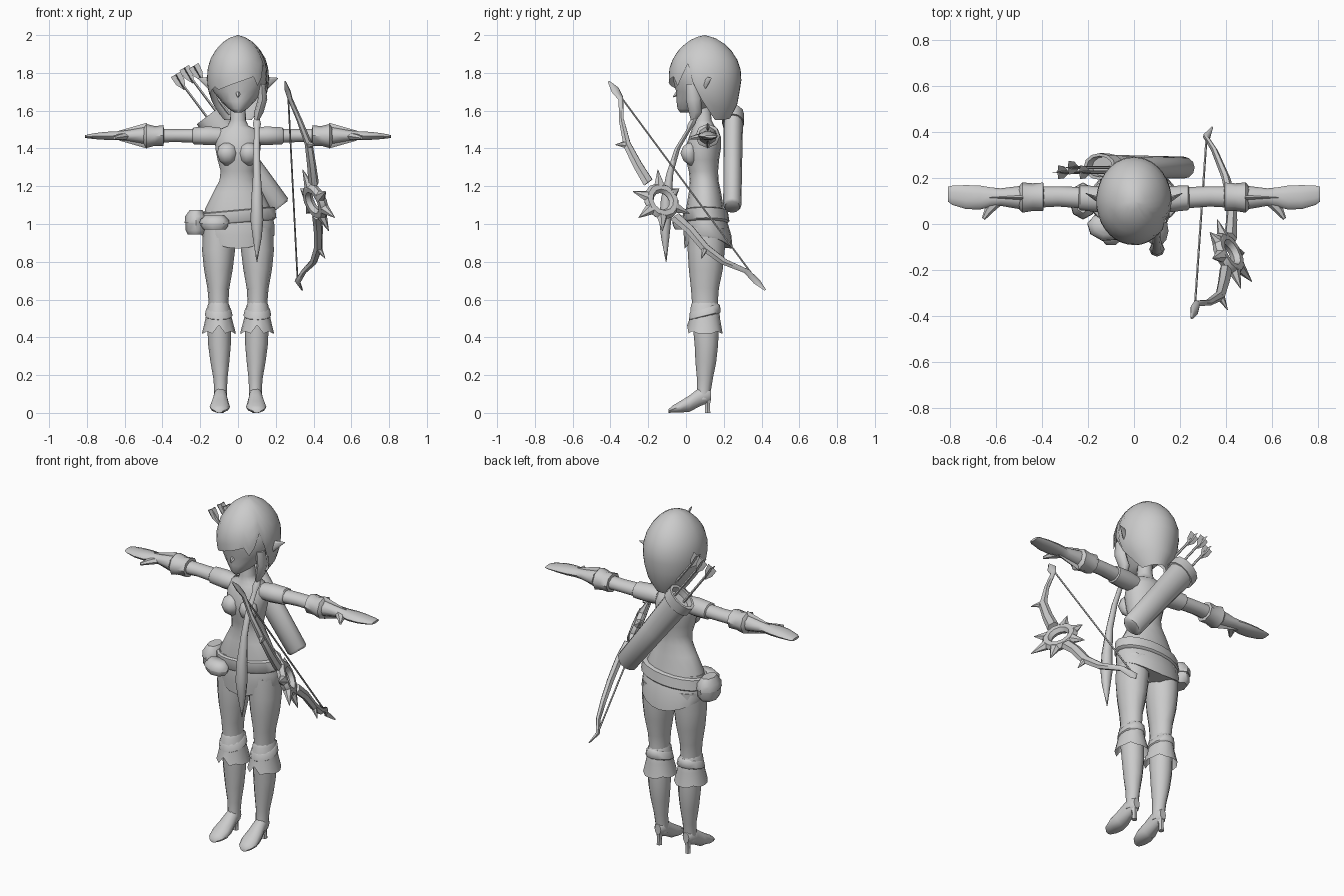
import bpy, bmesh, math
from mathutils import Vector as V

grey = bpy.data.materials.new("plain grey")
grey.diffuse_color = (0.6, 0.6, 0.6, 1)
X, Y, Z = V((1, 0, 0)), V((0, 1, 0)), V((0, 0, 1))


def finish(name, bm, mirror=False, angle=50):
    bmesh.ops.recalc_face_normals(bm, faces=bm.faces)
    me = bpy.data.meshes.new(name)
    bm.to_mesh(me)
    bm.free()
    ob = bpy.data.objects.new(name, me)
    bpy.context.collection.objects.link(ob)
    me.materials.append(grey)
    if mirror:
        ob.modifiers.new("mirror", 'MIRROR')
    bpy.ops.object.select_all(action='DESELECT')
    ob.select_set(True)
    bpy.context.view_layer.objects.active = ob
    bpy.ops.object.shade_smooth_by_angle(angle=math.radians(angle))
    return ob


def loft(name, secs, u=X, v=Y, n=10, mirror=False, hem=None, caps=True):
    """Elliptical sections (x, y, z, radius along u, radius along v) joined in order."""
    bm = bmesh.new()
    rings = []
    for i, (x, y, z, a, b) in enumerate(secs):
        ring = []
        for k in range(n):
            t = 2 * math.pi * k / n
            p = V((x, y, z)) + u * a * math.cos(t) + v * b * math.sin(t)
            if hem and i == len(secs) - 1:
                p.z += hem(k, p)
            ring.append(bm.verts.new(p))
        rings.append(ring)
    for r, s in zip(rings, rings[1:]):
        for k in range(n):
            bm.faces.new((r[k], r[(k + 1) % n], s[(k + 1) % n], s[k]))
    if caps:
        bm.faces.new(rings[0])
        bm.faces.new(rings[-1])
    return finish(name, bm, mirror)


def upright(name, rows, n=14, **kw):
    """Rows of (z, front y, back y, half width)."""
    return loft(name, [(0, (f + b) / 2, z, w, (b - f) / 2) for z, f, b, w in rows], n=n, **kw)


def rod(name, p, q, r0, r1, n=6, flat=1.0, up=Y, **kw):
    p, q = V(p), V(q)
    d = (q - p).normalized()
    a = d.cross(up).normalized()
    b = d.cross(a)
    return loft(name, [(*p, r0, r0 * flat), (*q, r1, r1 * flat)], a, b, n, **kw)


# Head and face
upright("head", [(1.59, -.03, .05, .02), (1.61, -.045, .12, .05), (1.65, -.05, .17, .09),
                 (1.70, -.052, .2, .13), (1.75, -.065, .22, .148), (1.82, -.07, .23, .15),
                 (1.9, -.04, .22, .12), (1.95, .03, .17, .06)], 16)
rod("nose", (0, -.045, 1.69), (0, -.068, 1.672), .014, .003, 5)
rod("ear", (.14, .1, 1.745), (.212, .135, 1.772), .038, .002, 6, .4, mirror=True)


# Hair shell: its lower rim follows the angle around the head
def lerp(table, x):
    for (a, p), (b, q) in zip(table, table[1:]):
        if x <= b:
            return p + (q - p) * (x - a) / (b - a)
    return table[-1][1]


WIDTH = [(1.53, .32), (1.56, .5), (1.62, .76), (1.69, .94), (1.76, 1), (1.82, .98),
         (1.88, .87), (1.93, .68), (1.97, .44), (1.99, .22), (2.0, 0)]
RIM = [(-180, 1.56), (-120, 1.55), (-95, 1.55), (-75, 1.68), (-52, 1.73), (-40, 1.71), (0, 1.75),
       (30, 1.78), (42, 1.72), (60, 1.85), (80, 1.66), (95, 1.55), (120, 1.55), (180, 1.56)]
bm = bmesh.new()
top = bm.verts.new((0, .1, 2.0))
N, M = 36, 9
cols = []
for k in range(N):
    deg = -180 + 360 * k / N
    t = math.radians(deg)
    rim = lerp(RIM, deg)
    col = []
    for j in range(1, M + 1):
        z = 2 - (2 - rim) * (j / M) ** 1.5
        w = lerp(WIDTH, z)
        col.append(bm.verts.new((.165 * w * math.sin(t), .1 + .04 * max(0, 1.7 - z) / .15
                                 - .193 * w * math.cos(t), z)))
    cols.append(col)
for c, d in zip(cols, cols[1:] + cols[:1]):
    bm.faces.new((top, c[0], d[0]))
    for j in range(M - 1):
        bm.faces.new((c[j], c[j + 1], d[j + 1], d[j]))
finish("hair", bm)
loft("side_lock", [(.125, .03, 1.74, .02, .03), (.13, .04, 1.66, .025, .04), (.11, .05, 1.59, .025, .035),
                   (.1, .04, 1.55, .012, .015)], n=8)

# Long braid hanging in front of the shoulder
loft("braid", [(.1, .045, 1.56, .014, .014), (.1, .03, 1.53, .022, .02), (.1, .015, 1.5, .014, .012),
               (.098, -.045, 1.4, .017, .014), (.1, -.085, 1.27, .02, .018), (.1, -.105, 1.13, .03, .028),
               (.1, -.11, 1.02, .034, .032), (.102, -.11, .93, .024, .022), (.1, -.105, .8, .002, .002)], n=8)

# Torso
upright("torso", [(1.62, .05, .13, .04), (1.55, .045, .135, .042), (1.52, .04, .15, .055),
                  (1.50, .03, .17, .1), (1.46, .015, .185, .122), (1.40, -.005, .185, .12),
                  (1.34, 0, .175, .108), (1.28, .015, .17, .092), (1.23, .02, .172, .098),
                  (1.17, .015, .185, .13), (1.08, 0, .2, .175), (1.0, 0, .22, .18)], 16)
loft("bust", [(.055, .03, 1.43, .02, .02), (.057, .018, 1.41, .045, .035), (.058, .013, 1.375, .053, .045),
              (.056, .02, 1.335, .042, .035), (.055, .03, 1.31, .015, .01)], n=10, mirror=True)

# Skirt with a hem that rises at the sides, and a tilted belt
upright("skirt", [(1.07, 0, .2, .178), (1.0, -.012, .222, .192), (.94, -.012, .24, .193), (.87, -.008, .247, .185)],
        20, hem=lambda k, p: .06 * (p.x / .185) ** 2)
loft("belt", [(0, .1, 1.075, .184, .108), (0, .103, 1.07, .196, .118), (0, .106, 1.015, .203, .124),
              (0, .106, 1.005, .19, .115)], X + .09 * Z, Y, 20)

# Belt pouches: body and lid
for name, c, u, v, a, b in (("front_pouch", (-.125, -.015), V((.97, -.22, 0)), V((.22, .97, 0)), .075, .055),
                            ("side_pouch", (-.222, .1), V((0, 1, 0)), V((-1, 0, 0)), .075, .055)):
    h = .97 if name == "front_pouch" else .945
    s = .065 if name == "front_pouch" else .12
    loft(name, [(*c, h, a * .8, b * .8), (*c, h + .02, a, b), (*c, h + s * .6, a, b)], u, v, 8)
    loft(name + "_lid", [(*c, h + s * .5, a * 1.08, b * 1.1), (*c, h + s * .8, a * 1.05, b * 1.05),
                         (*c, h + s + .01, a * .7, b * .6)], u, v, 8)

# Legs, boot cuffs and heeled boots
loft("leg", [(.1, .11, .98, .085, .1), (.103, .107, .86, .087, .098), (.104, .105, .76, .076, .09),
             (.104, .1, .66, .058, .074), (.103, .1, .58, .052, .068), (.1, .105, .45, .062, .068),
             (.098, .108, .36, .06, .062), (.096, .105, .27, .05, .055), (.093, .1, .18, .037, .042),
             (.092, .095, .12, .034, .037), (.092, .09, .07, .034, .037)], n=12, mirror=True)
loft("boot_cuff", [(.103, .1, .585, .05, .066), (.103, .1, .57, .058, .074), (.102, .1, .5, .07, .08),
                   (.101, .1, .42, .09, .094)], n=16, mirror=True, caps=False,
     hem=lambda k, p: .045 if k == 12 else (.012 if k % 4 == 2 else 0))
loft("boot_band", [(.103, .1, .56, .055, .072), (.103, .1, .55, .066, .08), (.102, .1, .515, .074, .084),
                   (.102, .1, .505, .062, .075)], X, Y + .25 * Z, n=12, mirror=True)
loft("boot_foot", [(.1, -.092, .01, .02, .01), (.098, -.07, .02, .042, .02), (.096, -.03, .032, .054, .032),
                   (.095, .02, .05, .047, .046), (.093, .07, .083, .036, .052), (.092, .115, .095, .033, .045),
                   (.092, .133, .095, .02, .03)], X, Z, 10, mirror=True)
loft("boot_heel", [(.092, .112, .08, .026, .024), (.093, .114, .04, .014, .014), (.094, .115, 0, .016, .016)],
     n=6, mirror=True)

# Arms, sleeves, bracers and hands
loft("arm", [(.07, .105, 1.46, .05, .04), (.14, .107, 1.465, .052, .046), (.24, .115, 1.467, .046, .038),
             (.33, .12, 1.468, .044, .036), (.4, .118, 1.468, .046, .038), (.5, .115, 1.468, .05, .045),
             (.58, .117, 1.468, .038, .03), (.62, .117, 1.468, .042, .025), (.67, .115, 1.467, .052, .024),
             (.73, .117, 1.466, .052, .02), (.79, .125, 1.464, .042, .012), (.81, .13, 1.463, .032, .007)],
     Y, Z, 10, mirror=True)
loft("sleeve", [(.09, .106, 1.465, .05, .046), (.15, .108, 1.467, .057, .052), (.235, .114, 1.467, .054, .047),
                (.242, .114, 1.467, .044, .036)], Y, Z, 10, mirror=True)
loft("bracer", [(.392, .118, 1.468, .042, .036), (.395, .118, 1.468, .062, .055), (.44, .117, 1.466, .06, .052),
                (.485, .115, 1.466, .066, .064), (.5, .115, 1.466, .05, .045)], Y, Z, 8, mirror=True)
for s in (1, -1):
    rod("bracer_point", (.48, .115, 1.468 + .038 * s), (.63, .115, 1.468 + .024 * s), .03, .002, 6, .4, mirror=True)
loft("thumb", [(.6, .095, 1.465, .025, .02), (.635, .055, 1.46, .018, .015), (.655, .022, 1.455, .008, .008)],
     V((.8, .6, 0)), Z, 6, mirror=True)

# Quiver, slung diagonally over the back
lo, hi = V((.222, .245, 1.09)), V((-.15, .25, 1.58))
ax = (hi - lo).normalized()
side = ax.cross(Y)
loft("quiver", [(*(lo + ax * (hi - lo).length * f), a, b) for f, a, b in
                ((0, .05, .04), (.02, .062, .048), (.5, .068, .05), (.9, .075, .052), (.9, .086, .058),
                 (1, .086, .058), (1, .07, .045), (.94, .068, .043))], side, Y, 12)

# Arrows with crossed feather vanes
for tip in ((-.32, .225, 1.775), (-.275, .245, 1.81), (-.225, .225, 1.82)):
    tip = V(tip)
    rod("arrow_shaft", tip - V((-.6, 0, .8)) * .3, tip, .007, .007, 5)
    d = V((-.5, 0, .86))
    for w in (d.cross(Y), Y):
        loft("arrow_feather", [(*(tip + d * s), a, .003) for s, a in ((-.075, .003), (-.03, .026), (.02, .03), (.01, .005))],
             w, d.cross(w), 4)

# Bow: u points to the belly of the bow, c runs along the string
u = V((.57, -.67, -.48)).normalized()
c = V((.06, .6, -.8)).normalized()
w = u.cross(c).normalized()
upper = [(.25, -.41, 1.755, .006, .004), (.262, -.375, 1.71, .026, .012), (.275, -.345, 1.665, .018, .012),
         (.325, -.342, 1.55, .018, .015), (.375, -.312, 1.42, .026, .019), (.39, -.255, 1.31, .03, .022),
         (.4, -.2, 1.22, .034, .025)]
lower = [(.42, -.06, 1.04, .034, .025), (.425, .02, .97, .03, .022), (.425, .1, .875, .028, .02),
         (.4, .2, .8, .024, .018), (.35, .32, .75, .018, .014), (.315, .375, .695, .022, .012),
         (.34, .42, .65, .005, .004)]
loft("bow_upper_limb", upper, u, w, 6)
loft("bow_lower_limb", lower, u, w, 6)
mid = V((.41, -.13, 1.12))
bm = bmesh.new()
rings = []
for i in range(12):
    t = 2 * math.pi * i / 12
    r = u * math.cos(t) + c * math.sin(t)
    rings.append([bm.verts.new(mid + r * (.075 + .028 * math.cos(p)) + w * .026 * math.sin(p))
                  for p in (2 * math.pi * j / 6 for j in range(6))])
for r, s in zip(rings, rings[1:] + rings[:1]):
    for j in range(6):
        bm.faces.new((r[j], r[(j + 1) % 6], s[(j + 1) % 6], s[j]))
finish("bow_ring", bm)
for deg, length in ((0, .18), (50, .17), (-50, .17), (125, .17), (-125, .18), (180, .14)):
    t = math.radians(deg)
    r = u * math.cos(t) + c * math.sin(t)
    rod("bow_spike", mid + r * .08, mid + r * length, .034, .002, 6, .8, w)
for p, d in ((V(upper[4][:3]), -.6), (V(lower[2][:3]), .6)):
    rod("bow_limb_spike", p, p + (u + c * d) * .06, .024, .002, 6, .8, w)
rod("bow_string", (.265, -.35, 1.68), (.315, .375, .7), .005, .005, 5)
